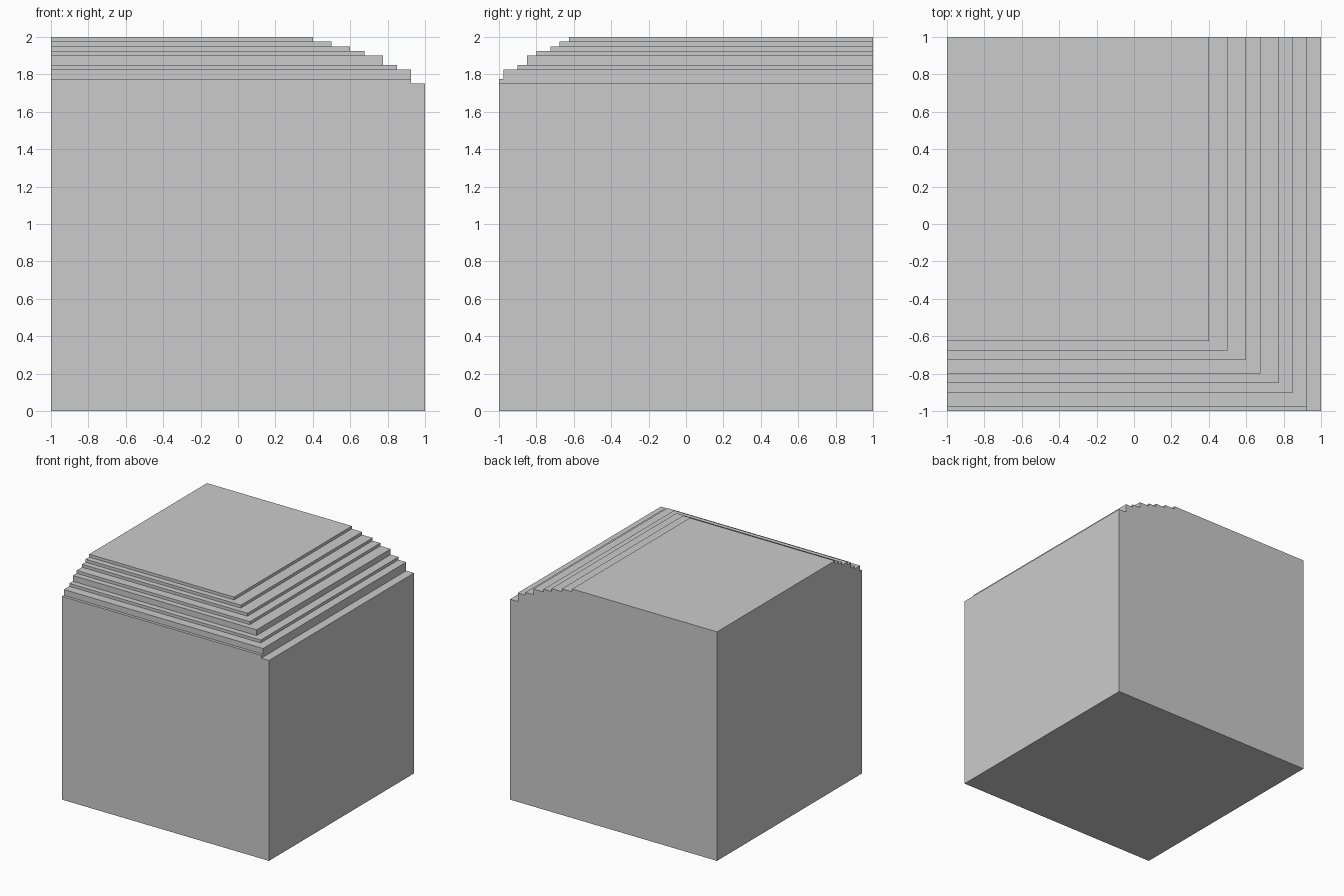
import bpy
import bmesh

if "Cube" in bpy.data.objects:
    bpy.data.objects.remove(bpy.data.objects["Cube"])

# Tiers, bottom to top: (top z, right edge x, front edge y)
TIERS = [
    (1.75, 1.0, -1.0),
    (1.775, 0.925, -1.0),
    (1.825, 0.925, -0.975),
    (1.85, 0.85, -0.9),
    (1.90, 0.775, -0.85),
    (1.925, 0.675, -0.8),
    (1.95, 0.6, -0.725),
    (1.975, 0.5, -0.675),
    (2.0, 0.4, -0.625),
]

# Each tier gives a lower and an upper level of the stepped outline
levels, z = [], 0.0
for top, x, y in TIERS:
    levels += [(x, y, z), (x, y, top)]
    z = top

bm = bmesh.new()


def face(points):
    """Add a face, leaving out repeated points and empty faces."""
    pts = [p for i, p in enumerate(points) if p != points[i - 1]]
    if len(pts) > 2:
        bm.faces.new([bm.verts.new(p) for p in pts])


# Risers and treads along the front and right
for (x0, y0, z0), (x1, y1, z1) in zip(levels, levels[1:]):
    if (y0, z0) != (y1, z1):
        face([(-1, y0, z0), (x0, y0, z0), (x1, y1, z1), (-1, y1, z1)])
    if (x0, z0) != (x1, z1):
        face([(x0, y0, z0), (x0, 1, z0), (x1, 1, z1), (x1, y1, z1)])

# Flat left and back walls with the stepped outline
face([(-1, y, z) for x, y, z in levels] + [(-1, 1, 2.0), (-1, 1, 0.0)])
face([(x, 1, z) for x, y, z in levels] + [(-1, 1, 2.0), (-1, 1, 0.0)])

# Top and bottom
for x, y, z in (levels[0], levels[-1]):
    face([(-1, y, z), (x, y, z), (x, 1, z), (-1, 1, z)])

bmesh.ops.remove_doubles(bm, verts=bm.verts, dist=0.0001)
bmesh.ops.recalc_face_normals(bm, faces=bm.faces)
mesh = bpy.data.meshes.new("stepped_block")
bm.to_mesh(mesh)
bm.free()
block = bpy.data.objects.new("stepped_block", mesh)
bpy.context.collection.objects.link(block)
